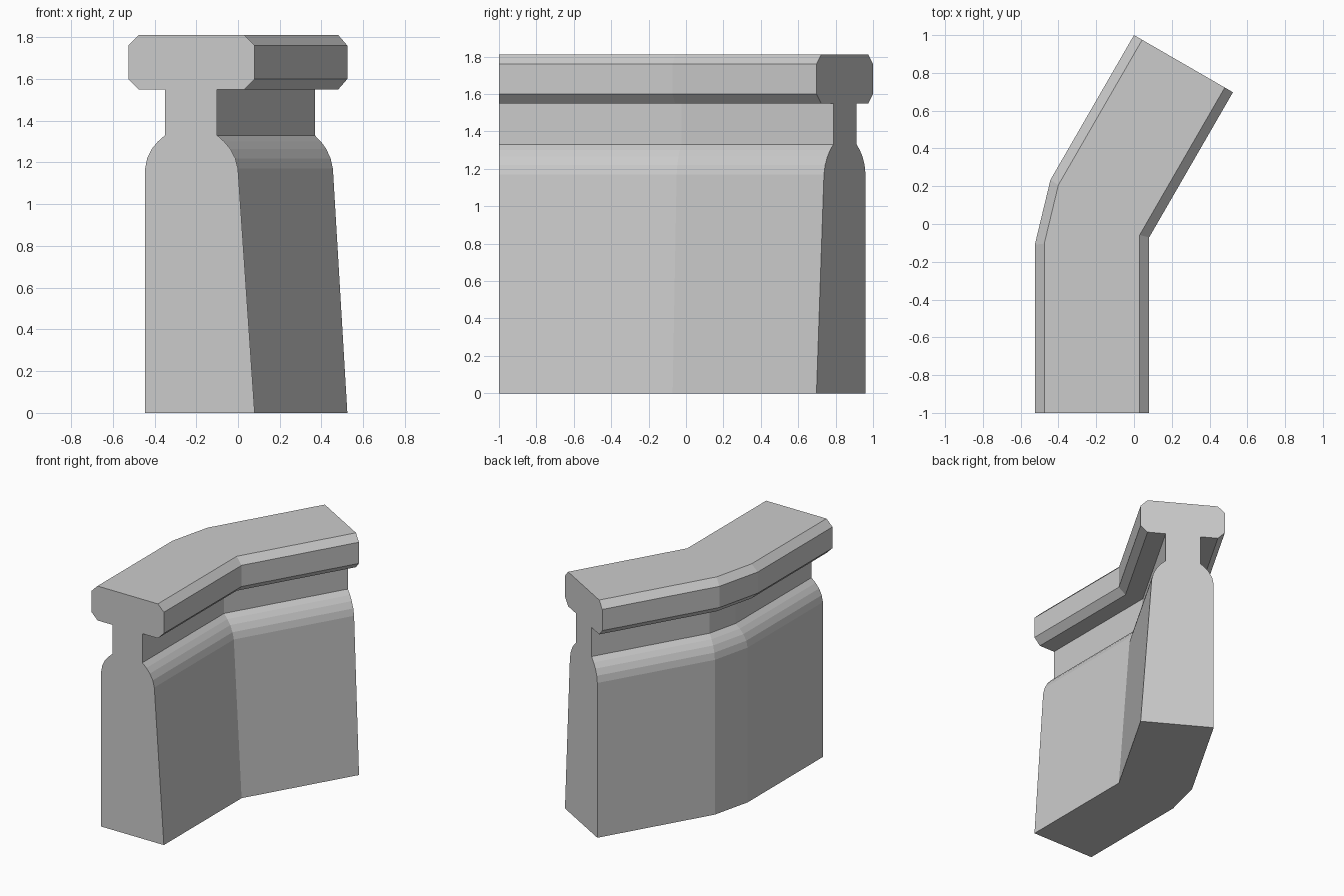
import bpy, bmesh
from math import sin, cos, tan, radians

if "Cube" in bpy.data.objects:
    bpy.data.objects.remove(bpy.data.objects["Cube"])

TURN = radians(30)
LEFT = -0.525          # outermost left edge of the cap

# Wall profile, bottom to top: (z, left x, right x)
ROWS = [
    (0.00, -0.445, 0.08),
    (1.17, -0.445, 0.00), (1.22, -0.435, -0.013), (1.265, -0.413, -0.037),
    (1.30, -0.384, -0.066), (1.33, -0.35, -0.10),
    (1.55, -0.35, -0.10),
    (1.55, -0.475, 0.03), (1.60, -0.525, 0.08),
    (1.76, -0.525, 0.08), (1.81, -0.475, 0.03),
]
profile = [(r, z, False) for z, l, r in ROWS] + [(l, z, True) for z, l, r in reversed(ROWS)]


def stations(u, z, is_left):
    """Four path positions of a profile point: start, bend in, bend out, end."""
    mitre_y = 0.0907 - tan(TURN / 2) * (u - LEFT)
    k = u / LEFT if is_left else 0.0   # outer side of the bend is cut off
    w = u - LEFT
    return [
        (u, -1.0, z),
        (u, mitre_y - 0.20 * k, z),
        (u + 0.165 * k * sin(TURN), mitre_y + 0.165 * k * cos(TURN), z),
        (w * cos(TURN), 1.0 - w * sin(TURN), z),
    ]


# Sweep the profile along the bent path
bm = bmesh.new()
columns = [[bm.verts.new(p) for p in stations(*pt)] for pt in profile]
n = len(columns)
for i in range(n):
    a, b = columns[i], columns[(i + 1) % n]
    for s in range(3):
        bm.faces.new((a[s], a[s + 1], b[s + 1], b[s]))

# End caps
bm.faces.new([c[0] for c in columns])
bm.faces.new([c[3] for c in reversed(columns)])

# Merge the inner mitre and clean up
bmesh.ops.remove_doubles(bm, verts=bm.verts, dist=0.0005)
bmesh.ops.recalc_face_normals(bm, faces=bm.faces)

mesh = bpy.data.meshes.new("barrier_wall")
bm.to_mesh(mesh)
bm.free()
wall = bpy.data.objects.new("barrier_wall", mesh)
bpy.context.collection.objects.link(wall)
